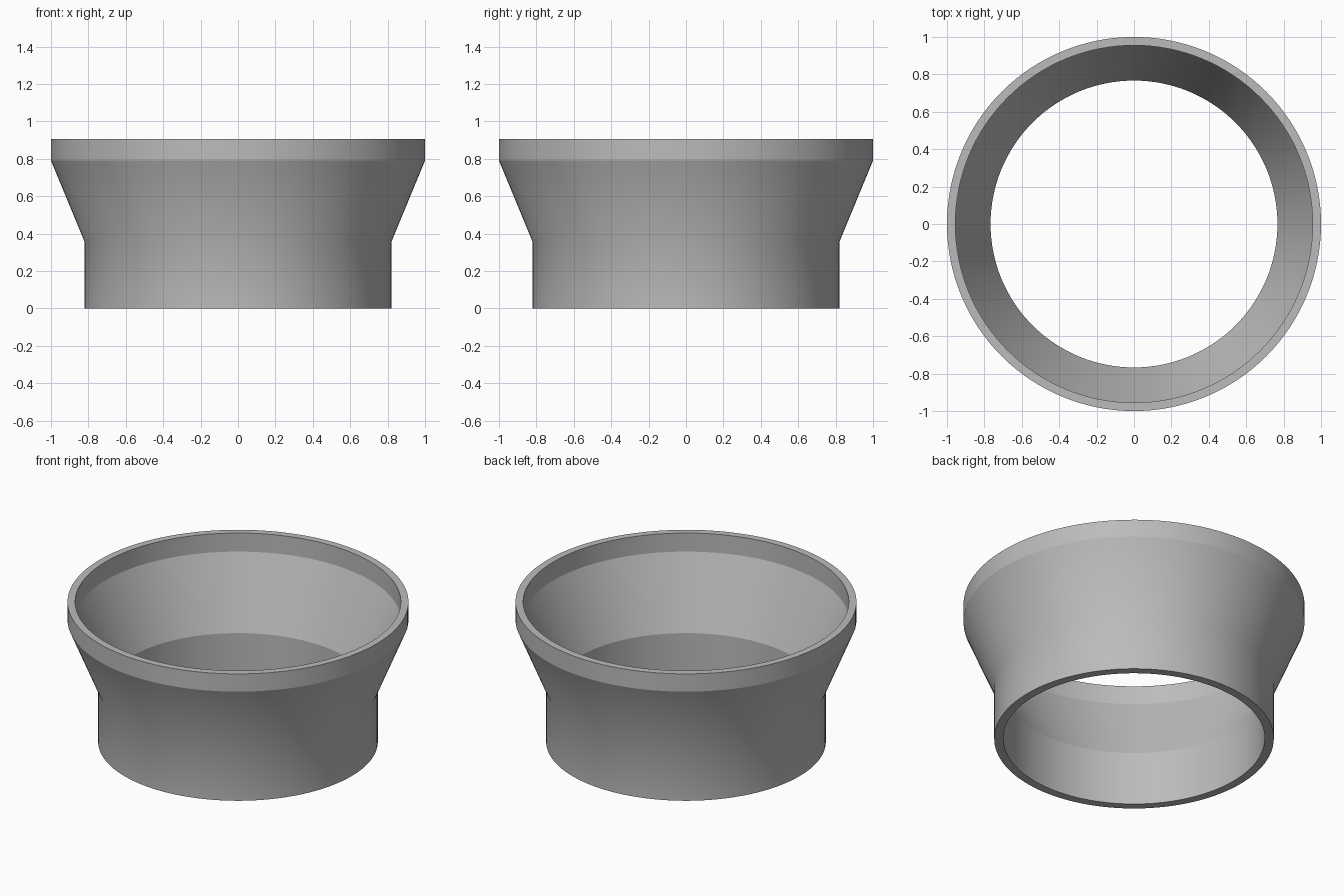
import bpy
import bmesh
import math

cube = bpy.data.objects.get("Cube")
if cube:
    bpy.data.objects.remove(cube, do_unlink=True)

SEGMENTS = 128
BEND_Z = 0.355

# Closed wall section (radius, height): up the outside, down the inside
section = [(0.82, 0), (0.82, BEND_Z), (1, 0.79), (1, 0.905),
           (0.955, 0.905), (0.955, 0.785), (0.767, 0.345), (0.767, 0)]

# Revolve the section into a hollow reducer ring
bm = bmesh.new()
rings = []
for i in range(SEGMENTS):
    a = math.tau * i / SEGMENTS
    rings.append([bm.verts.new((r * math.cos(a), r * math.sin(a), z))
                  for r, z in section])
for i, ring in enumerate(rings):
    following = rings[(i + 1) % SEGMENTS]
    for j in range(len(section)):
        k = (j + 1) % len(section)
        bm.faces.new((ring[j], following[j], following[k], ring[k]))
bmesh.ops.recalc_face_normals(bm, faces=bm.faces)

mesh = bpy.data.meshes.new("reducer_ring")
bm.to_mesh(mesh)
bm.free()
ring_obj = bpy.data.objects.new("reducer_ring", mesh)
bpy.context.collection.objects.link(ring_obj)

# Plain grey material
grey = bpy.data.materials.new("plain_grey")
grey.use_nodes = True
colour = (0.5, 0.5, 0.5, 1)
grey.diffuse_color = colour
grey.node_tree.nodes["Principled BSDF"].inputs["Base Color"].default_value = colour
mesh.materials.append(grey)

# Smooth walls with crisp edges, except the soft outer bend
bpy.ops.object.select_all(action="DESELECT")
ring_obj.select_set(True)
bpy.context.view_layer.objects.active = ring_obj
bpy.ops.object.shade_smooth_by_angle(angle=math.radians(20))
for edge in mesh.edges:
    if all(abs(mesh.vertices[v].co.z - BEND_Z) < 0.001 for v in edge.vertices):
        edge.use_edge_sharp = False
